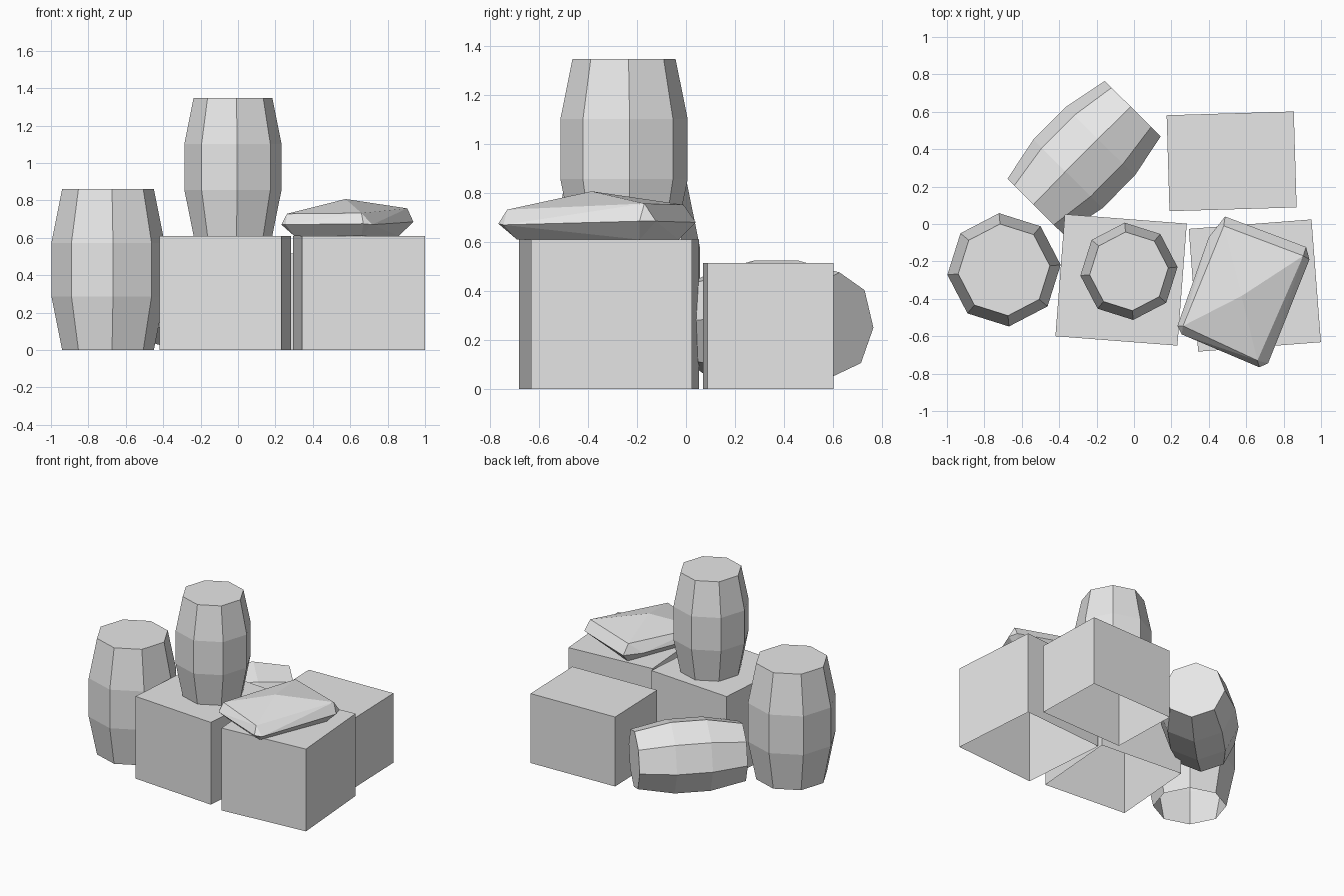
import bpy, bmesh, math
from mathutils import Matrix, Vector

default_cube = bpy.data.objects.get("Cube")
if default_cube:
    bpy.data.objects.remove(default_cube, do_unlink=True)

# One plain grey for everything
grey = bpy.data.materials.new("light_grey")
grey.use_nodes = True
colour = (0.8, 0.8, 0.8, 1)
grey.diffuse_color = colour
grey.node_tree.nodes["Principled BSDF"].inputs["Base Color"].default_value = colour


def finish(name, bm, matrix=Matrix()):
    """Open the underside and make a flat shaded object placed by the matrix."""
    bmesh.ops.recalc_face_normals(bm, faces=bm.faces)
    underside = [f for f in bm.faces if f.normal.z < -0.99]
    bmesh.ops.delete(bm, geom=underside, context="FACES")
    mesh = bpy.data.meshes.new(name)
    bm.to_mesh(mesh)
    bm.free()
    mesh.materials.append(grey)
    obj = bpy.data.objects.new(name, mesh)
    obj.matrix_world = matrix
    bpy.context.collection.objects.link(obj)


def crate(name, x, y, size, turn):
    bm = bmesh.new()
    bmesh.ops.create_cube(bm, size=1, matrix=Matrix.Diagonal((*size, 1)))
    place = Matrix.Translation((x, y, size[2] / 2))
    finish(name, bm, place @ Matrix.Rotation(math.radians(turn), 4, "Z"))


def barrel(name, matrix, scale=1.0, sides=8, turn=5):
    """Eight sided barrel standing on its local origin, bulged in the middle."""
    bm = bmesh.new()
    profile = [(0.246, 0), (0.304, 0.287), (0.304, 0.573), (0.246, 0.86)]
    rings = []
    for radius, height in profile:
        ring = []
        for i in range(sides):
            a = math.radians(turn) + math.tau * i / sides
            point = Vector((radius * math.cos(a), radius * math.sin(a), height))
            ring.append(bm.verts.new(point * scale))
        rings.append(ring)
    for low, high in zip(rings, rings[1:]):
        for i in range(sides):
            j = (i + 1) % sides
            bm.faces.new((low[i], low[j], high[j], high[i]))
    bm.faces.new(rings[0][::-1])
    bm.faces.new(rings[-1])
    finish(name, bm, matrix)


# Crates
crate("centre_crate", -0.069, -0.299, (0.654, 0.654, 0.61), -4.4)
crate("left_crate", 0.646, -0.329, (0.658, 0.658, 0.61), 4.4)
crate("back_crate", 0.522, 0.335, (0.68, 0.513, 0.515), 1.7)

# Upright barrels: a large one on the ground, a small one on the centre crate
small = 0.858
barrel("large_barrel", Matrix.Translation((-0.695, -0.245, 0)))
barrel("stacked_barrel", Matrix.Translation((-0.027, -0.253, 0.61)), small)

# Small barrel lying on its side behind the crates
axis = Vector((0.705, 0.709, 0)).normalized()
up = Vector((0, 0, 1))
across = up.cross(axis)
lying = Matrix((across, up, axis)).transposed().to_4x4()
middle = Vector((-0.267, 0.355, 0.265))
lying.translation = middle - axis * 0.86 * small / 2
barrel("lying_barrel", lying, small, turn=-4)

# Sack: a pillow shape wrapped around its base, seam, shoulders and peak
base = [(0.3, -0.54, 0.61), (0.66, -0.69, 0.61), (0.86, -0.19, 0.61), (0.5, -0.03, 0.61)]
seam = [(0.232, -0.545, 0.67), (0.255, -0.59, 0.67), (0.67, -0.766, 0.675),
        (0.717, -0.745, 0.67), (0.938, -0.19, 0.685), (0.92, -0.123, 0.685),
        (0.487, 0.04, 0.68), (0.4, -0.07, 0.68)]
shoulders = [(0.262, -0.545, 0.728), (0.66, -0.73, 0.732), (0.905, -0.17, 0.757),
             (0.48, -0.01, 0.752)]
peak = [(0.575, -0.385, 0.807)]
bm = bmesh.new()
for point in base + seam + shoulders + peak:
    bm.verts.new(point)
bmesh.ops.convex_hull(bm, input=bm.verts)
bmesh.ops.dissolve_limit(bm, angle_limit=math.radians(1), verts=bm.verts, edges=bm.edges)
finish("sack", bm)
